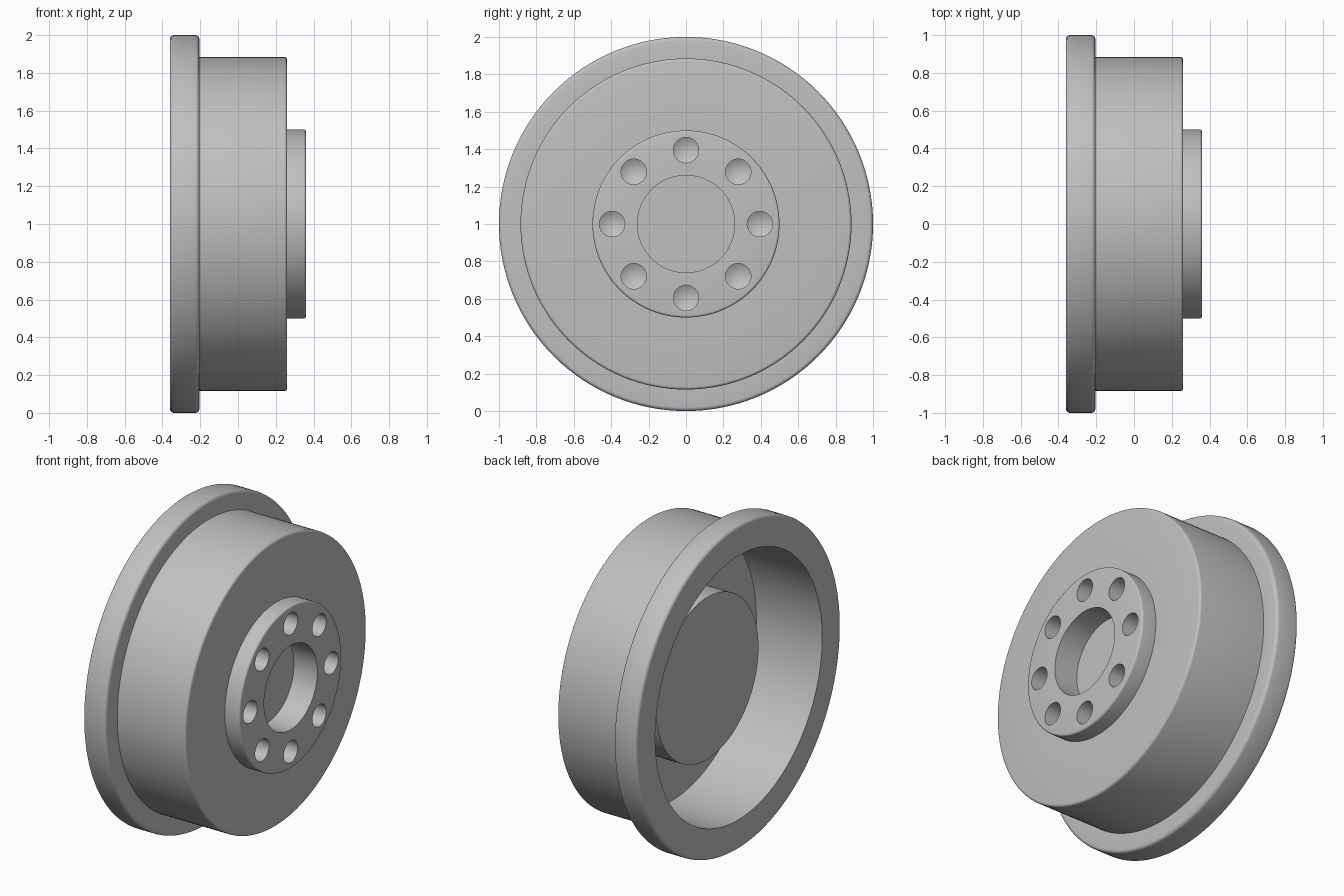
import bpy, bmesh
from math import pi, sin, cos, radians
from mathutils import Vector, Matrix

if "Cube" in bpy.data.objects:
    bpy.data.objects.remove(bpy.data.objects["Cube"])

SEGMENTS = 128
AXLE = Matrix.Translation((0, 0, 1))

metal = bpy.data.materials.new("grey metal")
metal.use_nodes = True
metal.diffuse_color = (0.53, 0.53, 0.53, 1)
metal.node_tree.nodes["Principled BSDF"].inputs["Base Color"].default_value = metal.diffuse_color


def rounded(points, steps=4):
    """Turn (x, radius, fillet) corners into a path with rounded corners."""
    path = []
    for i, (x, r, fillet) in enumerate(points):
        corner = Vector((x, 0, r))
        if not fillet:
            path.append(corner)
            continue
        before, after = points[i - 1], points[i + 1]
        a = (Vector((before[0], 0, before[1])) - corner).normalized() * fillet
        b = (Vector((after[0], 0, after[1])) - corner).normalized() * fillet
        for k in range(steps + 1):
            t = k / steps * pi / 2
            path.append(corner + a * (1 - sin(t)) + b * (1 - cos(t)))
    return path


def revolve(name, points, segments, place):
    """Spin a profile about the x axis into a closed solid."""
    bm = bmesh.new()
    verts = [bm.verts.new(p) for p in rounded(points)]
    edges = [bm.edges.new(pair) for pair in zip(verts, verts[1:])]
    bmesh.ops.spin(bm, geom=verts + edges, cent=(0, 0, 0), axis=(1, 0, 0),
                   angle=2 * pi, steps=segments, use_merge=False)
    bmesh.ops.remove_doubles(bm, verts=bm.verts[:], dist=1e-5)
    bmesh.ops.recalc_face_normals(bm, faces=bm.faces[:])
    bm.transform(place)
    mesh = bpy.data.meshes.new(name)
    bm.to_mesh(mesh)
    bm.free()
    mesh.materials.append(metal)
    obj = bpy.data.objects.new(name, mesh)
    bpy.context.collection.objects.link(obj)
    return obj


# Drum: blind bore, hub, web, wall, flange, open cavity and inner boss
wheel = revolve("flanged_wheel", [
    (0.20, 0, 0), (0.20, 0.26, 0), (0.36, 0.26, 0),
    (0.36, 0.5, 0.012), (0.26, 0.5, 0),
    (0.26, 0.885, 0.015), (-0.205, 0.885, 0),
    (-0.205, 1, 0.02), (-0.36, 1, 0.02),
    (-0.36, 0.815, 0), (0.09, 0.815, 0),
    (0.09, 0.5, 0), (-0.145, 0.5, 0), (-0.145, 0, 0)], SEGMENTS, AXLE)

# Bolt holes with conical drill tips
for i in range(8):
    place = AXLE @ Matrix.Rotation(i * pi / 4, 4, 'X') @ Matrix.Translation((0, 0, 0.395))
    drill = revolve("bolt_hole_drill", [
        (0.12, 0, 0), (0.16, 0.068, 0), (0.42, 0.068, 0), (0.42, 0, 0)], 32, place)
    drill.hide_render = True
    cut = wheel.modifiers.new("bolt_hole", 'BOOLEAN')
    cut.operation = 'DIFFERENCE'
    cut.solver = 'EXACT'
    cut.object = drill

bpy.ops.object.select_all(action='DESELECT')
wheel.select_set(True)
bpy.context.view_layer.objects.active = wheel
for modifier in list(wheel.modifiers):
    drill = modifier.object
    bpy.ops.object.modifier_apply(modifier=modifier.name)
    bpy.data.objects.remove(drill)

bpy.ops.object.shade_smooth_by_angle(angle=radians(30))
